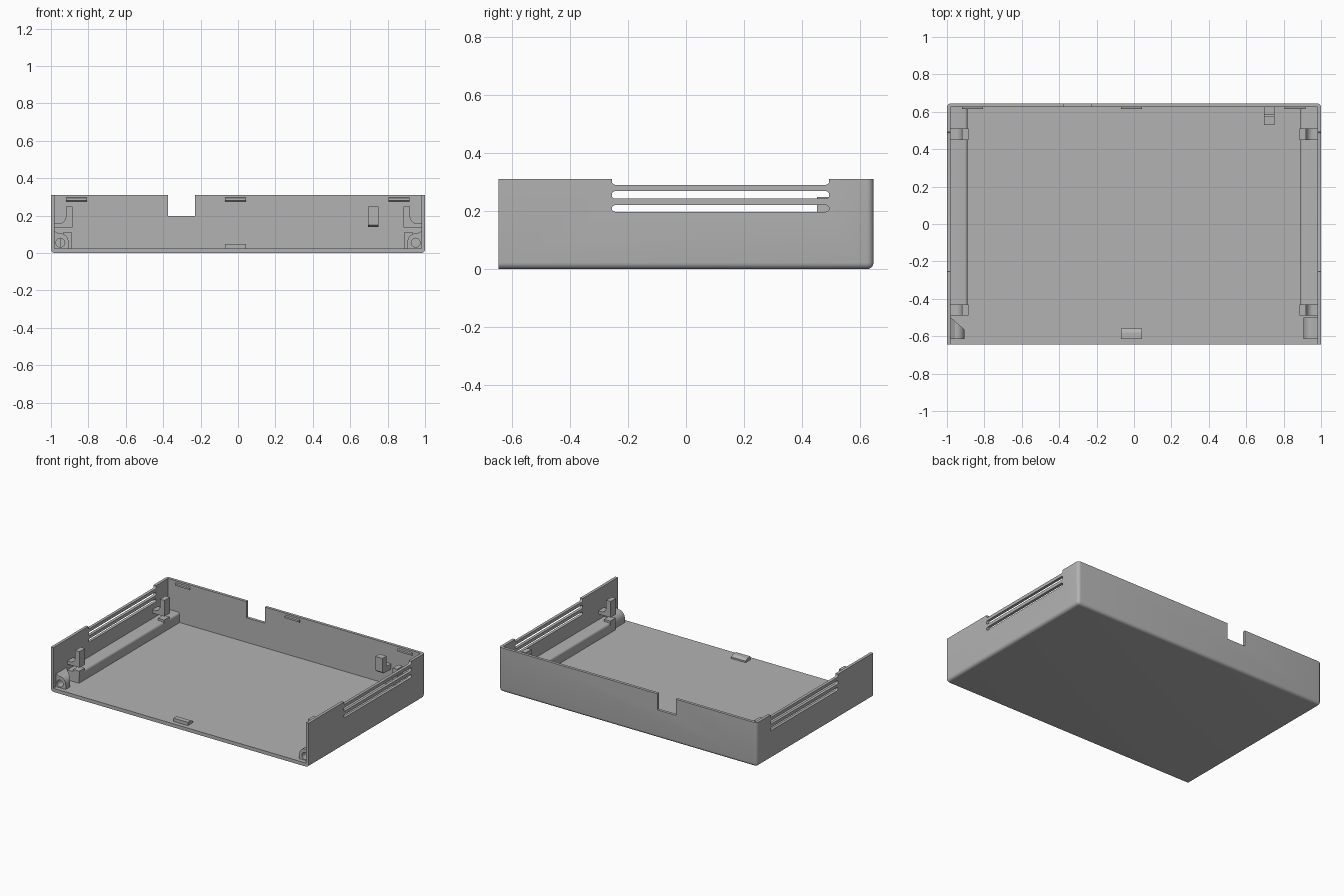
import bpy, bmesh, math
from mathutils import Vector

cube = bpy.data.objects.get("Cube")
if cube:
    bpy.data.objects.remove(cube, do_unlink=True)

grey = bpy.data.materials.new("plain_grey")
grey.use_nodes = True
COLOUR = (0.45, 0.45, 0.45, 1)
grey.diffuse_color = COLOUR
grey.node_tree.nodes["Principled BSDF"].inputs["Base Color"].default_value = COLOUR

W, D, H = 1.0, 0.645, 0.31      # half width, half depth, height
T, FLOOR = 0.02, 0.025          # wall and floor thickness
IN_X, IN_Y = W - T, D - T


def finish(name, bm):
    bmesh.ops.recalc_face_normals(bm, faces=bm.faces)
    mesh = bpy.data.meshes.new(name)
    bm.to_mesh(mesh)
    bm.free()
    mesh.materials.append(grey)
    ob = bpy.data.objects.new(name, mesh)
    bpy.context.collection.objects.link(ob)
    return ob


def prism(name, pts, axis, a, b):
    """Extrude a 2D profile along an axis from a to b."""
    place = {"x": lambda p, t: (t, p[0], p[1]),
             "y": lambda p, t: (p[0], t, p[1]),
             "z": lambda p, t: (p[0], p[1], t)}[axis]
    bm = bmesh.new()
    face = bm.faces.new([bm.verts.new(place(p, a)) for p in pts])
    new = bmesh.ops.extrude_face_region(bm, geom=[face])["geom"]
    move = Vector(place((0, 0), b - a))
    bmesh.ops.translate(bm, vec=move, verts=[v for v in new if isinstance(v, bmesh.types.BMVert)])
    return finish(name, bm)


def rect(x0, x1, y0, y1):
    return [(x0, y0), (x1, y0), (x1, y1), (x0, y1)]


def arc(cx, cy, rx, ry, start, end, n=8):
    angles = [math.radians(start + (end - start) * i / n) for i in range(n + 1)]
    return [(cx + rx * math.cos(t), cy + ry * math.sin(t)) for t in angles]


def slot(u0, u1, v0, v1, r):
    """Rectangle with rounded corners."""
    return (arc(u1 - r, v0 + r, r, r, -90, 0, 4) + arc(u1 - r, v1 - r, r, r, 0, 90, 4)
            + arc(u0 + r, v1 - r, r, r, 90, 180, 4) + arc(u0 + r, v0 + r, r, r, 180, 270, 4))


def cut(ob, cutter):
    cutter.hide_render = True
    mod = ob.modifiers.new("cut", "BOOLEAN")
    mod.operation, mod.solver, mod.object = "DIFFERENCE", "EXACT", cutter
    bpy.context.view_layer.objects.active = ob
    bpy.ops.object.modifier_apply(modifier=mod.name)
    bpy.data.objects.remove(cutter, do_unlink=True)


def smooth(ob):
    bpy.ops.object.select_all(action="DESELECT")
    ob.select_set(True)
    bpy.context.view_layer.objects.active = ob
    bpy.ops.object.shade_smooth_by_angle(angle=math.radians(30))


# Tray shell: rounded below and at the back corners, open at the front
shell = prism("tray_shell", rect(-W, W, -D, D), "z", 0, H)
bm = bmesh.new()
bm.from_mesh(shell.data)
edges = []
for e in bm.edges:
    mid = (e.verts[0].co + e.verts[1].co) / 2
    bottom = mid.z < 0.01 and mid.y > -D + 0.01
    back_corner = mid.y > D - 0.01 and abs(mid.x) > W - 0.01 and mid.z < H - 0.01
    if bottom or back_corner:
        edges.append(e)
bmesh.ops.bevel(bm, geom=edges, offset=0.022, segments=5, profile=0.5, affect="EDGES")
bm.to_mesh(shell.data)
bm.free()
cut(shell, prism("cavity", rect(-IN_X, IN_X, -1, IN_Y), "z", FLOOR, 1))
# Side vents and the cable notch
for z0, z1 in ((0.197, 0.22), (0.242, 0.268), (0.29, 0.4)):
    cut(shell, prism("vent", slot(-0.255, 0.492, z0, z1, 0.011), "x", -1.2, 1.2))
cut(shell, prism("notch", rect(-0.373, -0.23, 0.197, 0.5), "y", 0.5, 0.8))
smooth(shell)

for side, s in (("right", -1), ("left", 1)):
    def flip(pts):
        return [(s * x, z) for x, z in pts]

    # Ledge along the side wall
    ledge = [(0.985, 0.02), (0.89, 0.02)] + arc(0.905, 0.08, 0.015, 0.015, 180, 90, 4) + [(0.985, 0.095)]
    smooth(prism(side + "_ledge", flip(ledge), "y", -0.49, IN_Y))

    # Upright clips, curving out of the wall
    clip = ([(0.985, 0.135), (0.885, 0.135), (0.885, 0.248), (0.92, 0.248)]
            + arc(0.955, 0.2, 0.035, 0.042, 180, 270) + [(0.985, 0.158)])
    for end, y in (("front", -0.49), ("back", 0.45)):
        smooth(prism(f"{side}_{end}_clip", flip(clip), "y", y, y + 0.06))
        prism(f"{side}_{end}_clip_foot", flip(rect(0.888, 0.936, 0.08, 0.11)), "y", y, y + 0.06)

    # Screw boss in the front corner
    boss_profile = [(0.985, 0.02), (0.905, 0.02)] + arc(0.95, 0.055, 0.045, 0.05, 180, 80) + [(0.985, 0.118)]
    boss = prism(side + "_screw_boss", flip(boss_profile), "y", -0.615, -0.5)
    if s < 0:
        cut(boss, prism("slant", [(-0.98, -0.5), (-0.9, -0.57), (-0.85, -0.4), (-0.98, -0.4)], "z", 0, 0.3))
    hole_end = -0.53 if s < 0 else -0.4
    cut(boss, prism("hole", flip(arc(0.95, 0.055, 0.024, 0.024, 0, 345, 23)), "y", -0.7, hole_end))
    smooth(boss)

# Lid catches near the top of the back wall
catch = [(0.63, 0.274), (0.615, 0.28), (0.615, 0.293), (0.63, 0.298)]
for name, x in (("right", -0.92), ("middle", -0.07), ("left", 0.805)):
    prism(name + "_lid_catch", catch, "x", x, x + 0.112)

# Catch on the front of the floor
floor_catch = [(-0.615, 0.02), (-0.615, 0.048), (-0.58, 0.048), (-0.56, 0.036), (-0.56, 0.02)]
prism("floor_catch", floor_catch, "x", -0.07, 0.042)

# Hooked bracket on the back wall
hook = [(0.63, 0.15), (0.63, 0.175), (0.585, 0.175), (0.575, 0.185), (0.575, 0.248),
        (0.53, 0.248), (0.53, 0.15), (0.545, 0.138), (0.615, 0.138)]
prism("back_hook", hook, "x", 0.695, 0.75)
